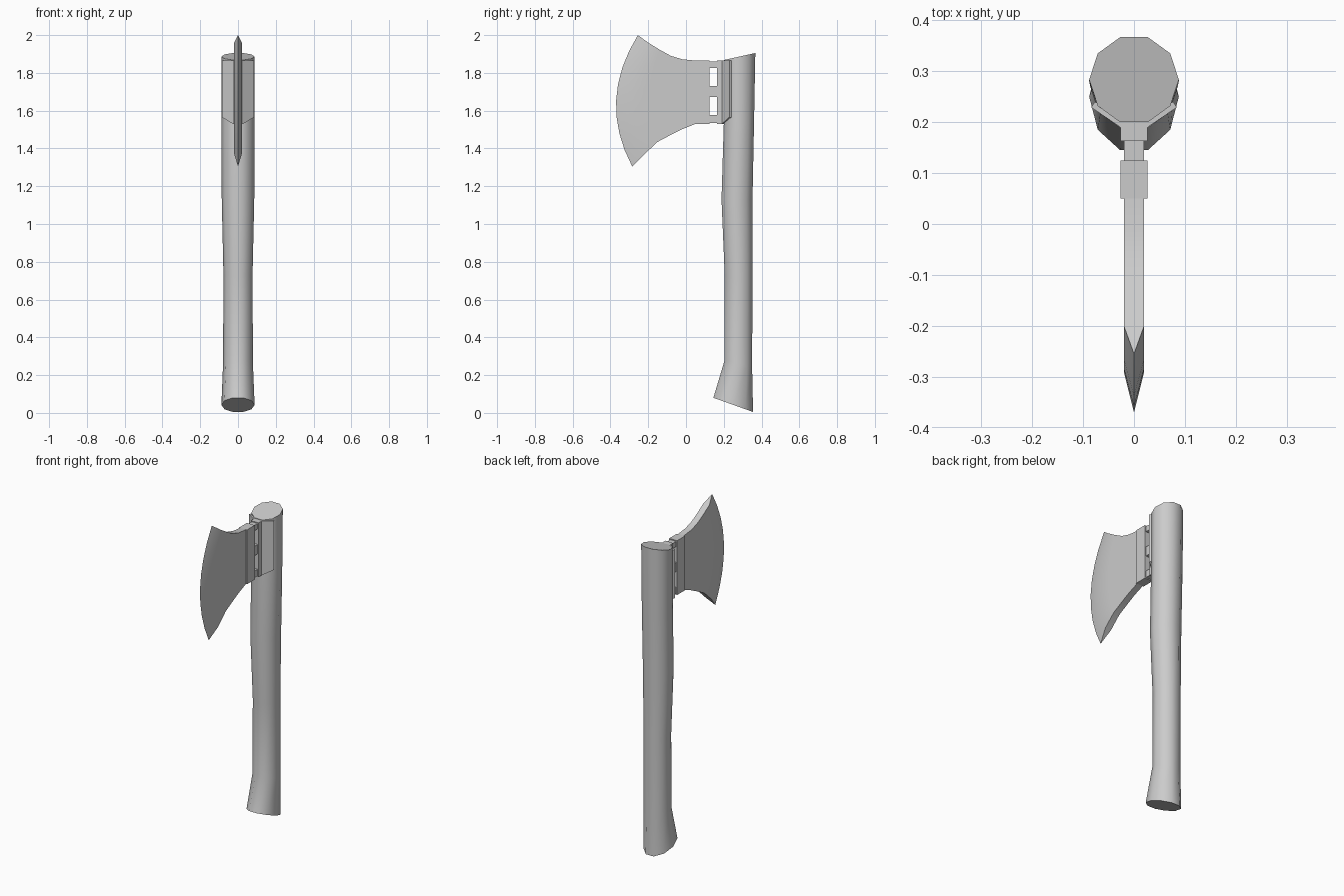
import bpy, bmesh, math

cube = bpy.data.objects.get("Cube")
if cube:
    bpy.data.objects.remove(cube, do_unlink=True)

grey = bpy.data.materials.new("plain_grey")
grey.use_nodes = True
colour = (0.6, 0.6, 0.6, 1)
grey.diffuse_color = colour
grey.node_tree.nodes["Principled BSDF"].inputs["Base Color"].default_value = colour


def finish(bm, name, smooth=None):
    """Turn a bmesh into a named, coloured object."""
    bmesh.ops.recalc_face_normals(bm, faces=bm.faces)
    mesh = bpy.data.meshes.new(name)
    bm.to_mesh(mesh)
    bm.free()
    mesh.materials.append(grey)
    obj = bpy.data.objects.new(name, mesh)
    bpy.context.collection.objects.link(obj)
    if smooth:
        bpy.ops.object.select_all(action='DESELECT')
        obj.select_set(True)
        bpy.context.view_layer.objects.active = obj
        bpy.ops.object.shade_smooth_by_angle(angle=math.radians(smooth))
    return obj


def box(name, half_x, y0, y1, z0, z1):
    bm = bmesh.new()
    bmesh.ops.create_cube(bm, size=1)
    for v in bm.verts:
        v.co = (v.co.x * 2 * half_x,
                (y0 + y1) / 2 + v.co.y * (y1 - y0),
                (z0 + z1) / 2 + v.co.z * (z1 - z0))
    return finish(bm, name)


# Handle: ten-sided rings as (front y, back y, front z, back z, half width)
SIDES = 10
rings = [(0.145, 0.355, 0.08, 0.005, 0.088),
         (0.205, 0.35, 0.28, 0.24, 0.079),
         (0.205, 0.352, 0.73, 0.73, 0.077),
         (0.188, 0.352, 1.13, 1.13, 0.086),
         (0.2, 0.36, 1.53, 1.53, 0.088),
         (0.2, 0.367, 1.868, 1.905, 0.088)]
bm = bmesh.new()
loops = []
for front, back, z_front, z_back, half in rings:
    loop = []
    for i in range(SIDES):
        a = math.tau * i / SIDES
        s = math.sin(a) / math.sin(math.radians(72))
        loop.append(bm.verts.new((half * math.cos(a),
                                  (front + back) / 2 + s * (back - front) / 2,
                                  (z_front + z_back) / 2 + s * (z_back - z_front) / 2)))
    loops.append(loop)
for lower, upper in zip(loops, loops[1:]):
    for i in range(SIDES):
        j = (i + 1) % SIDES
        bm.faces.new((lower[i], lower[j], upper[j], upper[i]))
bm.faces.new(loops[0])
bm.faces.new(loops[-1])
finish(bm, "handle", 50)

# Blade: columns as (top y, top z, bottom y, bottom z, forward bulge, half thickness)
ROWS = 8
columns = [(0.05, 1.865, 0.05, 1.53, 0, 0.02),
           (-0.02, 1.872, -0.02, 1.502, 0, 0.02),
           (-0.08, 1.89, -0.08, 1.472, 0.02, 0.02),
           (-0.14, 1.923, -0.15, 1.435, 0.05, 0.02),
           (-0.2, 1.96, -0.22, 1.37, 0.08, 0.02),
           (-0.255, 2.0, -0.285, 1.305, 0.1, 0)]
bm = bmesh.new()
sheets = []
for side in (1, -1):
    sheet = []
    for y_top, z_top, y_low, z_low, bulge, half in columns:
        col = []
        for k in range(ROWS + 1):
            t = k / ROWS
            y = y_top + (y_low - y_top) * t - bulge * (1 - (2 * t - 1) ** 2)
            col.append(bm.verts.new((side * half, y, z_top + (z_low - z_top) * t)))
        sheet.append(col)
    for a, b in zip(sheet, sheet[1:]):
        for k in range(ROWS):
            bm.faces.new((a[k], a[k + 1], b[k + 1], b[k]))
    sheets.append(sheet)
right, left = sheets
for k in (0, ROWS):
    for c in range(len(columns) - 1):
        bm.faces.new((right[c][k], right[c + 1][k], left[c + 1][k], left[c][k]))
bm.faces.new(right[0] + left[0][::-1])
bmesh.ops.remove_doubles(bm, verts=bm.verts, dist=0.0005)
finish(bm, "blade", 35)

# Collar block behind the blade, joined to the clamp by three bars
LOW, HIGH = 1.53, 1.865
box("collar_block", 0.027, 0.05, 0.125, LOW, HIGH)
for name, z0, z1 in (("lower_bar", LOW + 0.006, 1.577),
                     ("middle_bar", 1.672, 1.73),
                     ("upper_bar", 1.826, HIGH - 0.006)):
    box(name, 0.02, 0.12, 0.17, z0, z1)

# Clamp: spread wings hugging the front of the handle, lower corners raised
half_outline = [(0.027, 0.163), (0.027, 0.19), (0.084, 0.229), (0.077, 0.24), (0.022, 0.205)]
outline = half_outline + [(-x, y) for x, y in reversed(half_outline)]
bm = bmesh.new()
low = [bm.verts.new((x, y, LOW + (0.035 if abs(x) > 0.05 else 0))) for x, y in outline]
high = [bm.verts.new((x, y, HIGH)) for x, y in outline]
n = len(outline)
for i in range(n):
    j = (i + 1) % n
    bm.faces.new((low[i], low[j], high[j], high[i]))
for ring in (low, high):
    # each cap is split into the two wings and the middle block
    bm.faces.new(ring[1:5])
    bm.faces.new(ring[5:9])
    bm.faces.new((ring[0], ring[1], ring[4], ring[5], ring[8], ring[9]))
finish(bm, "clamp")
